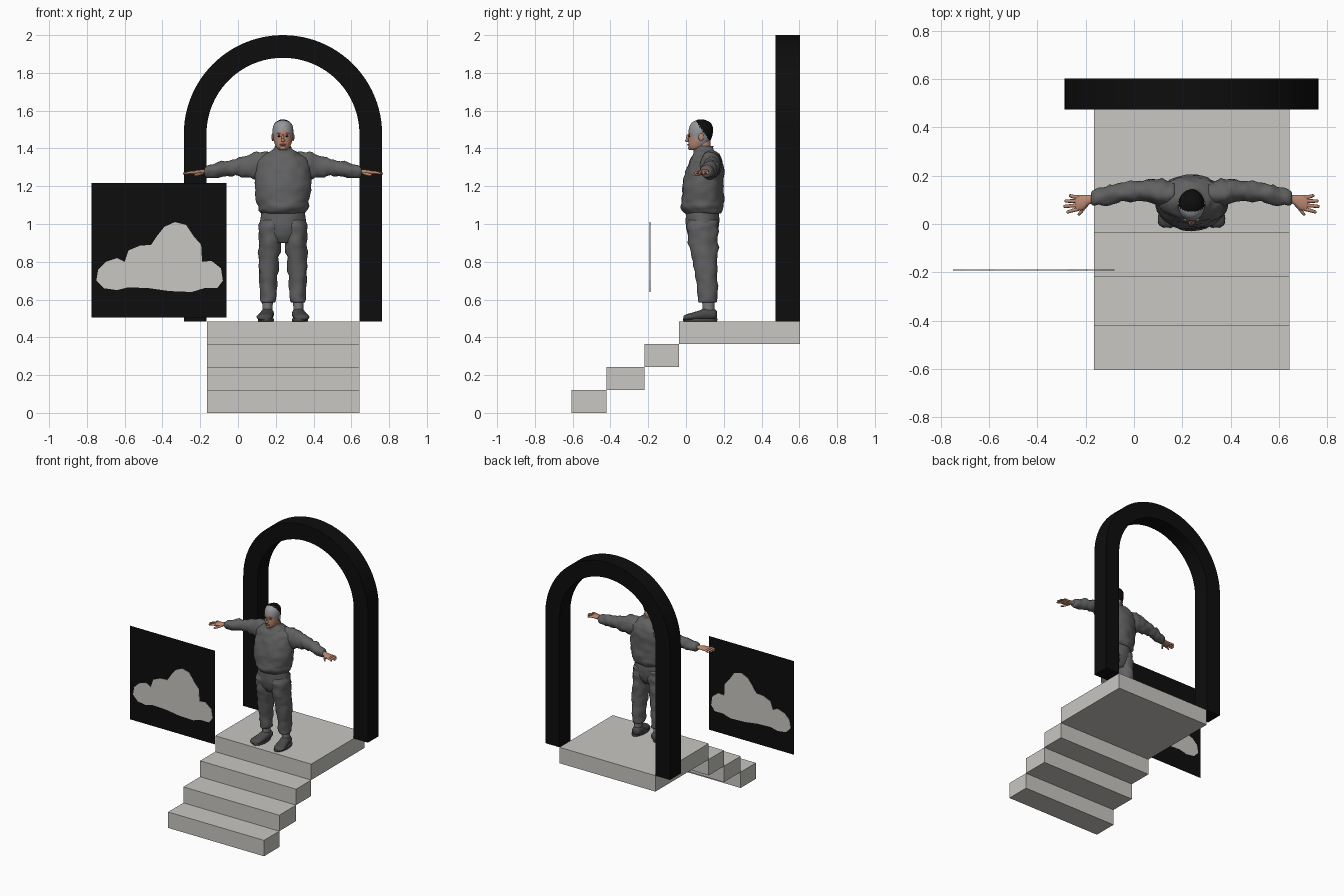
import bpy, bmesh, math
from mathutils import Vector, noise

if "Cube" in bpy.data.objects:
    bpy.data.objects.remove(bpy.data.objects["Cube"], do_unlink=True)


def material(name, r, g, b):
    m = bpy.data.materials.new(name)
    m.use_nodes = True
    m.diffuse_color = (r, g, b, 1)
    bsdf = m.node_tree.nodes["Principled BSDF"]
    bsdf.inputs["Base Color"].default_value = (r, g, b, 1)
    bsdf.inputs["Roughness"].default_value = 0.9
    return m


STONE = material("pale stone", .58, .57, .54)
BLACK = material("matte black", .004, .004, .004)
CLOTH = material("grey cloth", .12, .12, .122)
SKIN = material("skin", .5, .25, .17)
FADE = material("shaved hair grey", .3, .31, .33)
SHOE = material("dark shoe grey", .07, .07, .072)
SOCK = material("sock grey", .2, .2, .2)
LIPS = material("lips", .33, .11, .09)

CENTRE = 0.238     # x of the figure and of the arch
FLOOR = 0.485      # top of the platform


def finish(name, bm, mats, smooth=False):
    bmesh.ops.recalc_face_normals(bm, faces=bm.faces)
    mesh = bpy.data.meshes.new(name)
    bm.to_mesh(mesh)
    bm.free()
    for m in mats:
        mesh.materials.append(m)
    if smooth:
        mesh.polygons.foreach_set("use_smooth", [True] * len(mesh.polygons))
    obj = bpy.data.objects.new(name, mesh)
    bpy.context.collection.objects.link(obj)
    return obj


def box(name, low, high, mat):
    bm = bmesh.new()
    bmesh.ops.create_cube(bm, size=1)
    low, high = Vector(low), Vector(high)
    for v in bm.verts:
        v.co = (low + high) / 2 + v.co * (high - low)
    return finish(name, bm, [mat])


def catmull(a, b, c, d, t):
    return b + (c - a + (2 * a - 5 * b + 4 * c - d + (3 * (b - c) + d - a) * t) * t) * t / 2


def loft(name, axis, rings, mats, side=1, folds=0.0, segs=28, steps=4, rule=None):
    """Skin elliptical rings (position, centre a, centre b, radius a, radius b) along an axis."""
    fine, last = [], len(rings) - 1
    for i in range(last):
        four = [rings[max(0, min(last, i + k))] for k in (-1, 0, 1, 2)]
        for s in range(steps):
            fine.append([catmull(*vals, s / steps) for vals in zip(*four)])
    fine.append(list(rings[-1]))
    bm = bmesh.new()
    loops = []
    for pos, ca, cb, ra, rb in fine:
        loop = []
        for k in range(segs):
            ang = math.tau * k / segs
            a, b = math.cos(ang), math.sin(ang)
            co = [ca + ra * a, cb + rb * b]
            co.insert(axis, pos)
            # soft cloth creases run across the part
            stretch = Vector([18, 18, 18])
            stretch[axis] = 36
            swell = folds * noise.noise(Vector(co) * stretch)
            co = [ca + (ra + swell) * a, cb + (rb + swell) * b]
            co.insert(axis, pos)
            loop.append(bm.verts.new((CENTRE + side * co[0], co[1], co[2])))
        loops.append(loop)
    for p, q in zip(loops, loops[1:]):
        for k in range(segs):
            n = (k + 1) % segs
            bm.faces.new((p[k], p[n], q[n], q[k]))
    bm.faces.new(loops[0])
    bm.faces.new(loops[-1])
    if rule:
        for f in bm.faces:
            f.material_index = rule(f.calc_center_median())
    return finish(name, bm, mats, True)


def blob(name, centre, radii, mat):
    bm = bmesh.new()
    bmesh.ops.create_uvsphere(bm, u_segments=14, v_segments=8, radius=1)
    for v in bm.verts:
        v.co = Vector(centre) + v.co * Vector(radii)
        v.co.x += CENTRE
    return finish(name, bm, [mat], True)


# Stairs and platform
fronts = [-.605, -.422, -.22, -.038]
backs = fronts[1:] + [.603]
rise = FLOOR / len(fronts)
for i, (front, back) in enumerate(zip(fronts, backs)):
    name = "platform" if i == len(fronts) - 1 else f"step_{i + 1}"
    box(name, (-.165, front, i * rise), (.643, back, (i + 1) * rise), STONE)

# Arch: half rings on straight legs, extruded backwards
OUTER, INNER, SPRING = .525, .405, 1.475
bm = bmesh.new()
rows = []
section = [(OUTER, .473), (OUTER, .603), (INNER, .603), (INNER, .473)]
turns = [math.pi * i / 48 for i in range(49)]
path = [(0, FLOOR)] + [(t, SPRING) for t in turns] + [(math.pi, FLOOR)]
for turn, base in path:
    rows.append([bm.verts.new((CENTRE + r * math.cos(turn), y, base + r * math.sin(turn)))
                 for r, y in section])
for p, q in zip(rows, rows[1:]):
    for k in range(4):
        n = (k + 1) % 4
        bm.faces.new((p[k], p[n], q[n], q[k]))
bm.faces.new(rows[0])
bm.faces.new(rows[-1])
finish("arch", bm, [BLACK])

# Hanging panel with a cloud silhouette showing on both sides
PANEL_Y = -.19
bm = bmesh.new()
bm.faces.new([bm.verts.new((x, PANEL_Y, z)) for x, z in
              ((-.775, .505), (-.06, .505), (-.06, 1.218), (-.775, 1.218))])
finish("panel", bm, [BLACK])

outline = [(-.75, .70), (-.74, .76), (-.70, .80), (-.64, .82), (-.6, .80), (-.58, .86),
           (-.52, .885), (-.46, .89), (-.43, .935), (-.39, .985), (-.335, 1.01),
           (-.275, .995), (-.235, .935), (-.195, .89), (-.19, .8), (-.14, .805),
           (-.09, .765), (-.08, .7), (-.11, .66), (-.18, .66), (-.245, .64),
           (-.365, .645), (-.47, .66), (-.58, .665), (-.64, .65), (-.71, .66)]
bm = bmesh.new()
for offset in (-.002, .002):
    bm.faces.new([bm.verts.new((x, PANEL_Y + offset, z)) for x, z in outline])
front_face, back_face = bm.faces
front_verts, back_verts = list(front_face.verts), list(back_face.verts)
for k in range(len(outline)):
    bm.faces.new((front_verts[k - 1], front_verts[k], back_verts[k], back_verts[k - 1]))
finish("cloud", bm, [STONE])

# Sweater and trouser seat
loft("sweater", 2, [
    (1.055, 0, .09, .112, .092), (1.075, 0, .088, .126, .108), (1.12, 0, .087, .14, .113),
    (1.2, 0, .09, .15, .11), (1.28, 0, .1, .145, .1), (1.34, 0, .108, .13, .085),
    (1.372, 0, .105, .09, .066), (1.392, 0, .095, .055, .054), (1.412, 0, .092, .047, .049),
], [CLOTH], folds=.01, segs=40)
loft("trouser_seat", 2, [
    (.9, 0, .087, .07, .055), (.95, 0, .087, .118, .08), (1.0, 0, .087, .121, .088),
    (1.07, 0, .087, .115, .088),
], [CLOTH], folds=.004, segs=36)

# Neck and head: skin, shaved fade and dark crown by slanted hairlines
loft("neck", 2, [(1.36, 0, .092, .038, .04), (1.45, 0, .088, .038, .042)], [SKIN])


def hairline(c):
    if c.z + 1.5 * c.y > 1.625:
        return 2
    return 1 if c.z + 1.2 * c.y > 1.512 else 0


loft("head", 2, [
    (1.392, 0, .046, .02, .024), (1.405, 0, .057, .035, .043), (1.43, 0, .067, .046, .055),
    (1.46, 0, .075, .052, .062), (1.49, 0, .078, .055, .065), (1.52, 0, .08, .051, .06),
    (1.54, 0, .08, .037, .045), (1.553, 0, .08, .012, .015),
], [SKIN, FADE, BLACK], segs=40, steps=6, rule=hairline)

blob("nose_bridge", (0, .012, 1.457), (.007, .011, .02), SKIN)
blob("nose_tip", (0, .006, 1.442), (.012, .011, .009), SKIN)
blob("lips", (0, .013, 1.42), (.018, .007, .005), LIPS)
blob("chin", (0, .024, 1.403), (.018, .014, .012), SKIN)

# Everything that comes in pairs
for word, s in (("left", 1), ("right", -1)):
    blob(word + "_ear", (s * .054, .08, 1.46), (.007, .014, .021), SKIN)
    blob(word + "_eye", (s * .02, .0185, 1.465), (.009, .005, .004), BLACK)
    blob(word + "_eyebrow", (s * .021, .0175, 1.478), (.014, .005, .003), FADE)
    loft(word + "_sleeve", 0, [
        (.07, .122, 1.31, .05, .07), (.14, .13, 1.312, .055, .07), (.2, .136, 1.303, .045, .055),
        (.27, .131, 1.295, .041, .046), (.34, .12, 1.285, .039, .039),
        (.395, .111, 1.279, .033, .03), (.415, .108, 1.277, .024, .021),
    ], [CLOTH], s, folds=.014)
    loft(word + "_palm", 0, [
        (.395, .108, 1.277, .017, .014), (.425, .1, 1.276, .02, .013),
        (.45, .09, 1.274, .031, .012), (.475, .087, 1.272, .032, .01),
        (.482, .087, 1.272, .026, .007),
    ], [SKIN], s)
    for finger, root, tip, reach in (("index", .063, .05, .518), ("middle", .079, .073, .53),
                                     ("ring", .095, .095, .525), ("little", .11, .117, .508)):
        loft(f"{word}_{finger}_finger", 0, [
            (.465, root, 1.272, .0085, .008), (.49, (root + tip) / 2, 1.273, .0078, .0075),
            (reach - .006, tip, 1.268, .0065, .006), (reach, tip, 1.266, .003, .003),
        ], [SKIN], s, segs=10)
    loft(word + "_thumb", 1, [
        (.085, .433, 1.27, .014, .01), (.06, .45, 1.263, .009, .009),
        (.042, .463, 1.26, .0075, .007), (.035, .467, 1.259, .003, .003),
    ], [SKIN], s, segs=10)

    # Legs, socks and shoes
    loft(word + "_trouser_leg", 2, [
        (.585, .08, .118, .036, .046), (.6, .08, .117, .041, .05), (.7, .08, .108, .047, .058),
        (.8, .075, .1, .053, .067), (.9, .067, .092, .06, .077), (.98, .064, .088, .062, .084),
        (1.02, .06, .087, .055, .08),
    ], [CLOTH], s, folds=.011)
    loft(word + "_ankle", 2, [(.52, .083, .12, .026, .03), (.61, .081, .118, .029, .034)],
         [SOCK], s)
    loft(word + "_shoe", 1, [
        (.163, .08, .52, .018, .018), (.15, .08, .522, .031, .029), (.11, .083, .523, .035, .035),
        (.07, .09, .515, .037, .027), (.03, .097, .509, .042, .021),
        (0, .1, .505, .036, .016), (-.014, .102, .502, .016, .009),
    ], [SHOE], s)
    loft(word + "_sole", 2, [
        (FLOOR, .09, .075, .041, .089), (FLOOR + .008, .09, .075, .043, .091),
        (FLOOR + .016, .09, .075, .042, .09),
    ], [SHOE], s)
